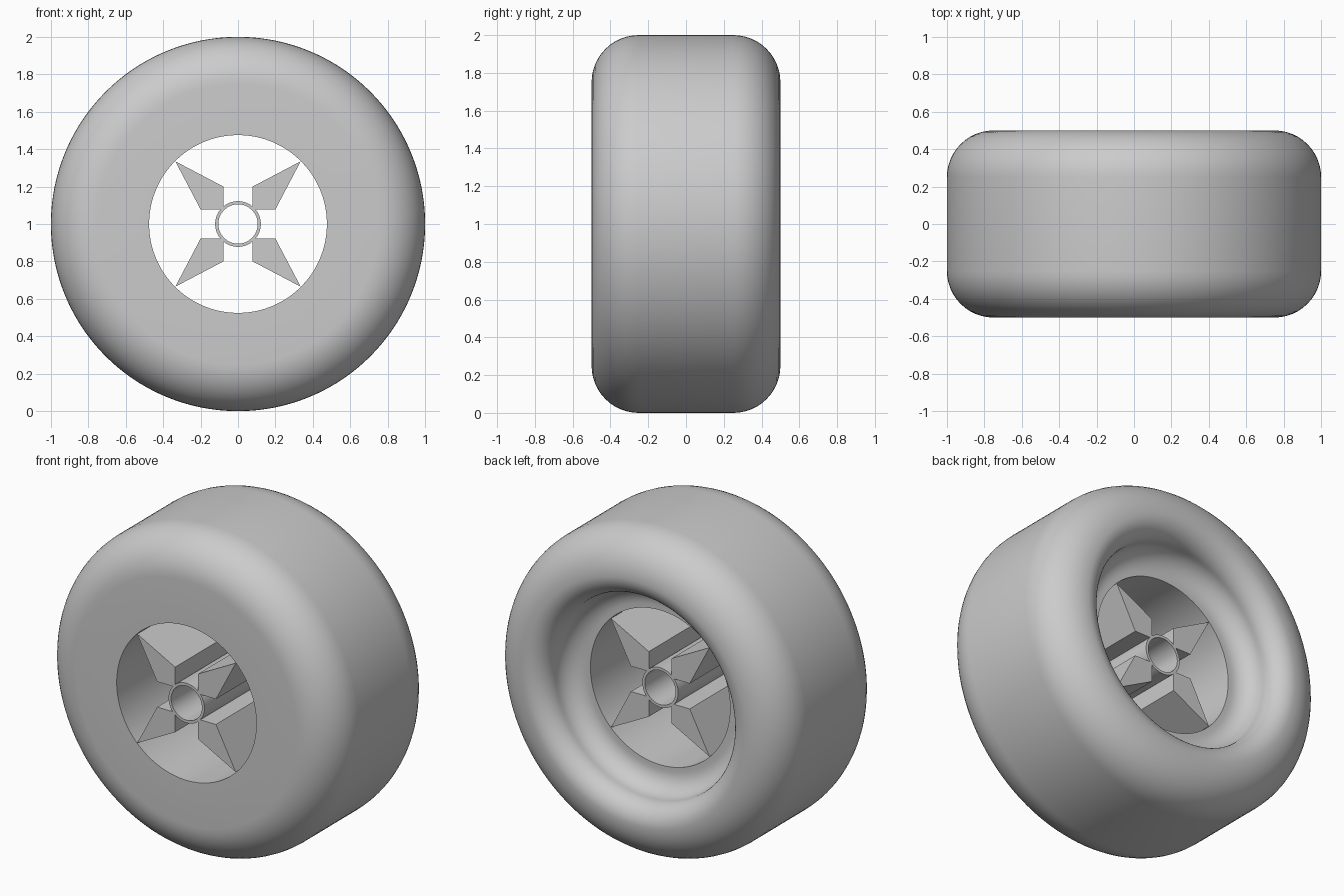
import bpy, bmesh, math

cube = bpy.data.objects.get("Cube")
if cube:
    bpy.data.objects.remove(cube, do_unlink=True)

GREY = (0.6, 0.6, 0.6, 1.0)
grey = bpy.data.materials.new("plain grey")
grey.use_nodes = True
grey.diffuse_color = GREY
grey.node_tree.nodes["Principled BSDF"].inputs["Base Color"].default_value = GREY

FRONT, BACK = -0.5, 0.25   # ends of hub and spokes
AXLE = 1.0                 # height of the wheel centre
HOLE = 0.475


def finish(name, bm):
    """Turn a bmesh into a shaded, coloured object."""
    bmesh.ops.recalc_face_normals(bm, faces=bm.faces)
    mesh = bpy.data.meshes.new(name)
    bm.to_mesh(mesh)
    bm.free()
    mesh.materials.append(grey)
    obj = bpy.data.objects.new(name, mesh)
    bpy.context.collection.objects.link(obj)
    bpy.ops.object.select_all(action="DESELECT")
    obj.select_set(True)
    bpy.context.view_layer.objects.active = obj
    bpy.ops.object.shade_smooth_by_angle(angle=math.radians(30))
    return obj


def arc(r, y, radius, start, end, steps=12):
    """Points of a circular arc in the (radius, y) plane, angles in degrees."""
    angles = [math.radians(start + (end - start) * i / steps) for i in range(steps + 1)]
    return [(r + radius * math.cos(a), y + radius * math.sin(a)) for a in angles]


def lathe(name, profile, segments=160):
    """Revolve a closed (radius, y) profile around the axle."""
    bm = bmesh.new()
    rings = []
    for i in range(segments):
        a = 2 * math.pi * i / segments
        rings.append([bm.verts.new((r * math.cos(a), y, AXLE + r * math.sin(a)))
                      for r, y in profile])
    n = len(profile)
    for i, ring in enumerate(rings):
        following = rings[(i + 1) % segments]
        for j in range(n):
            k = (j + 1) % n
            bm.faces.new((ring[j], ring[k], following[k], following[j]))
    return finish(name, bm)


# Tyre: flat front, rounded shoulders, rolled lip and dished back
tyre_profile = [(HOLE, FRONT)]
tyre_profile += arc(0.75, -0.25, 0.25, -90, 0)
tyre_profile += arc(0.75, 0.25, 0.25, 0, 90)
tyre_profile += arc(0.75, 0.375, 0.125, 90, 180)[1:]
tyre_profile += arc(0.5, 0.375, 0.125, 0, -90)[1:]
tyre_profile += [(HOLE, BACK)]
lathe("tyre", tyre_profile)

# Hub tube
lathe("hub", [(0.105, FRONT), (0.122, FRONT), (0.122, BACK), (0.105, BACK)], 96)

# Four arrow-shaped spokes, mirrored into each quadrant
near, wide, tip = 0.078, 0.2, 0.335
outline = [(near, near), (wide, near), (tip, tip), (near, wide)]
for side, sx in (("left", 1), ("right", -1)):
    for level, sz in (("upper", 1), ("lower", -1)):
        bm = bmesh.new()
        face = bm.faces.new([bm.verts.new((sx * x, FRONT, AXLE + sz * z))
                             for x, z in outline])
        result = bmesh.ops.extrude_face_region(bm, geom=[face], use_keep_orig=True)
        moved = [v for v in result["geom"] if isinstance(v, bmesh.types.BMVert)]
        bmesh.ops.translate(bm, verts=moved, vec=(0, BACK - FRONT, 0))
        finish(f"{level}_{side}_spoke", bm)
